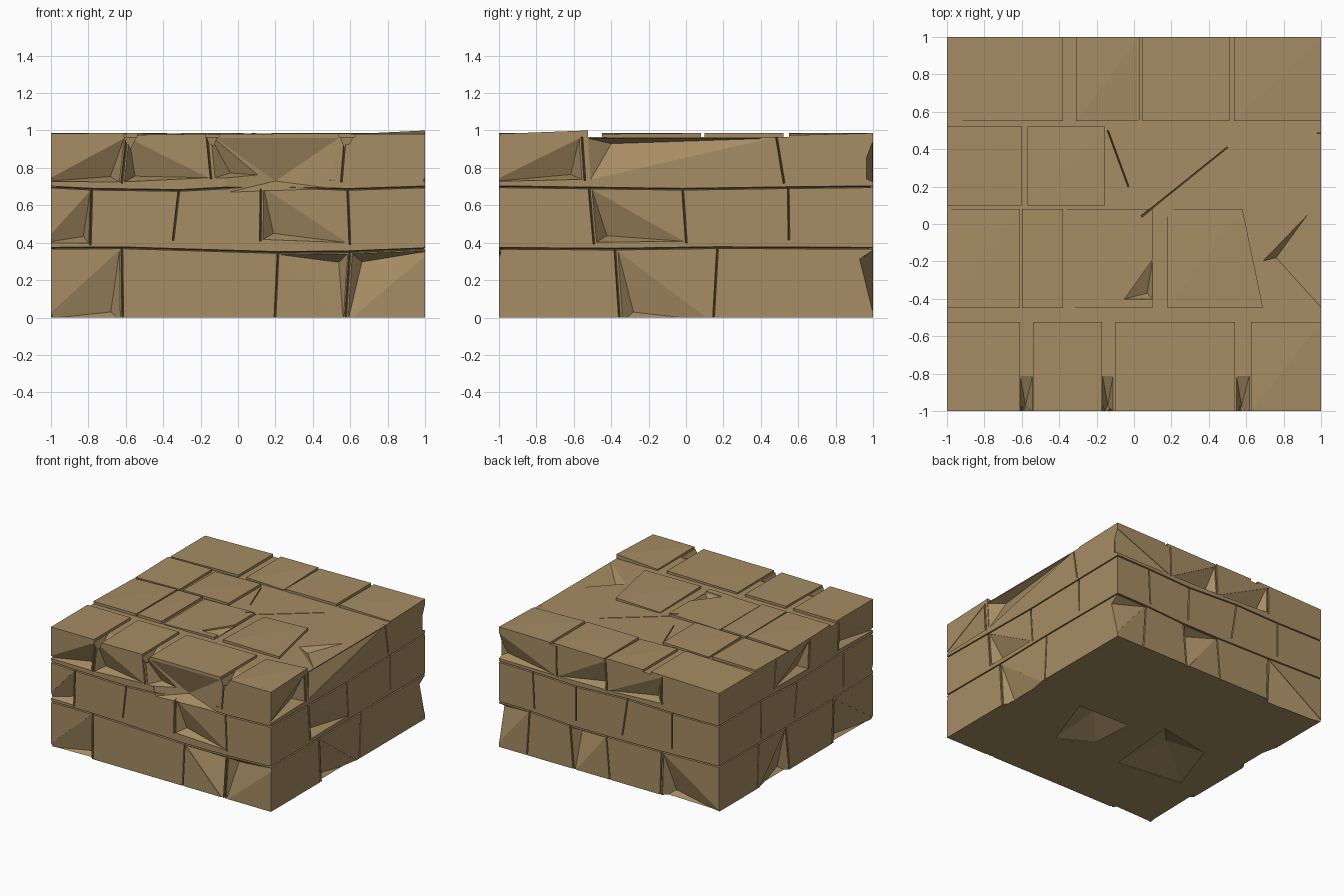
import bpy, bmesh, random
from mathutils import Vector

if "Cube" in bpy.data.objects:
    bpy.data.objects.remove(bpy.data.objects["Cube"])

random.seed(4)
stone = bpy.data.materials.new("sandstone")
stone.diffuse_color = (0.38, 0.265, 0.125, 1)
stone.use_nodes = True
stone.node_tree.nodes["Principled BSDF"].inputs["Base Color"].default_value = stone.diffuse_color

# maps (u, v, depth below surface) to 3D for each side of the block
SIDE = {
    "front": lambda u, v, d: (u, -1 + d, v),
    "back": lambda u, v, d: (u, 1 - d, v),
    "right": lambda u, v, d: (1 - d, u, v),
    "left": lambda u, v, d: (-1 + d, u, v),
    "top": lambda u, v, d: (u, v, 0.975 - d),
    "bottom": lambda u, v, d: (u, v, d),
}


def hull(bm, pts):
    t = bmesh.new()
    vs = [t.verts.new(p) for p in pts]
    r = bmesh.ops.convex_hull(t, input=vs)
    junk = [g for g in set(r["geom_interior"] + r["geom_unused"])
            if isinstance(g, bmesh.types.BMVert)]
    bmesh.ops.delete(t, geom=junk, context="VERTS")
    bmesh.ops.recalc_face_normals(t, faces=t.faces)
    me = bpy.data.meshes.new("tmp")
    t.to_mesh(me)
    t.free()
    bm.from_mesh(me)
    bpy.data.meshes.remove(me)


def finish(bm, name):
    me = bpy.data.meshes.new(name)
    bm.to_mesh(me)
    bm.free()
    ob = bpy.data.objects.new(name, me)
    me.materials.append(stone)
    bpy.context.collection.objects.link(ob)
    return ob


cut = bmesh.new()


def chip(side, rim, deep, depth):
    """Faceted chip: flat rim sloping to one deep point."""
    f = SIDE[side]
    hull(cut, [f(p[0], p[1], d) for p in rim for d in (-0.07, 0.004)]
         + [f(deep[0], deep[1], depth)])


def seam(side, p, q, w=0.005, depth=0.03):
    """V-shaped seam between two stones."""
    f = SIDE[side]
    p, q = Vector(p), Vector(q)
    n = Vector((p.y - q.y, q.x - p.x)).normalized() * w
    hull(cut, [f(*p, depth), f(*q, depth)]
         + [f(*(e + s * n), d) for e in (p, q) for s in (1, -1) for d in (-0.06, 0.003)])


# each course: stone joints, and the sunken corner of each stone
# (0-3 anticlockwise from bottom left, "." = intact)
COURSES = {
    "front": [((-.6, .22, .58), "1.23"), ((-.77, -.33, .1, .58), "1..0."), ((-.62, -.17, .55), "100.")],
    "right": [((-.36, .15), ".0."), ((-.5, 0, .56), ".0.."), ((-.53, .5), "13.")],
    "back": [((-.45, 0, .34, .75), "1.2.2"), ((-.6, -.14, .32, .7), "....."), ((-.46, .02, .5), ".001")],
    "left": [((-.5, .1, .5), "1.0."), ((-.6, 0, .48), "...."), ((-.57, -.2, .26), "1.0.")],
}
BANDS = ((-.03, .38), (.38, .71), (.71, .965))

for side, rows in COURSES.items():
    for (v0, v1), (joints, corners) in zip(BANDS, rows):
        j = lambda: random.uniform(-.03, .03)
        # slanted joints, shared by neighbouring stones
        lo = [(u + j(), v0 + (.02 + j() / 2 if v0 > 0 else 0)) for u in joints]
        hi = [(u + j(), v1 - (.02 + j() / 2 if v1 < .9 else 0)) for u in joints]
        lo = [(-1.05, v0 + .01)] + lo + [(1.05, v0 + .01)]
        hi = [(-1.05, v1 - .01)] + hi + [(1.05, v1 - .01)]
        for i, c in enumerate(corners):
            quad = [Vector(p) for p in (lo[i], lo[i + 1], hi[i + 1], hi[i])]
            if i:
                seam(side, quad[0], quad[3])
            if v1 < .9:
                seam(side, quad[3], quad[2])
            if c != ".":
                k = int(c)
                mid = sum(quad, Vector((0, 0))) / 4
                rim = [p.lerp(mid, .06) for p in (quad[k - 1], quad[k], quad[(k + 1) % 4])]
                chip(side, rim, rim[1].lerp(mid, .25), random.uniform(.06, .09))

# large broken stone high on the front
chip("front", [(-.12, .96), (.54, .96), (.5, .69), (-.05, .67)], (.2, .73), .08)

# top chips and cracks
for x0, x1 in ((-.61, -.54), (-.17, -.11), (.545, .62)):
    chip("top", [(x, y) for x in (x0, x1) for y in (-1.04, -.8)], (x0 + .03, -.97), .08)
chip("top", [(-.05, -.4), (.1, -.4), (.1, -.19)], (.07, -.37), .05)
chip("top", [(.68, -.2), (.95, .08), (1.05, -.5)], (.76, -.18), .05)
seam("top", (-.14, .5), (-.03, .2))
seam("top", (.04, .04), (.5, .41))

# underside pits
chip("bottom", [(.37, -.48), (.54, .01), (.07, .02), (.1, -.34)], (.3, -.1), .1)
chip("bottom", [(-.23, -.46), (-.17, .16), (-.63, .07), (-.79, -.39)], (-.4, -.1), .1)
cutter = finish(cut, "chip_cutter")
cutter.hide_render = True

# stone core
core = bmesh.new()
hull(core, [(x, y, z) for x in (-1, 1) for y in (-1, 1) for z in (0, .965)])
core = finish(core, "stone_core")

# top slabs in rows: y range, then x ranges
SLABS = [
    (-1, -.525, ((-1, -.61), (-.54, -.17), (-.1, .54), (.625, 1))),
    (-.45, .08, ((-1, -.61), (-.6, -.38), (-.36, .1), (.18, .63))),
    (.1, .52, ((-1, -.6), (-.57, -.155))),
    (.55, 1, ((-1, -.38), (-.31, .03), (.045, .51), (.535, 1))),
]
slabs = bmesh.new()
for y0, y1, spans in SLABS:
    for x0, x1 in spans:
        ring = [(x0, y0), (x1, y0), (x1, y1), (x0, y1)]
        if (x0, x1) == (.18, .63):      # skewed slab
            ring[1], ring[2] = (.69, y0), (.58, y1)
        top = 1.0 if (x1, y1) == (1, -.525) else .986
        hull(slabs, [(x, y, .96) for x, y in ring]
             + [(x, y, top if i == 2 else random.uniform(.971, .987))
                for i, (x, y) in enumerate(ring)])
slabs = finish(slabs, "top_slabs")

# carve chips and seams, then drop the helper
for ob in (core, slabs):
    m = ob.modifiers.new("chips", "BOOLEAN")
    m.object = cutter
    m.operation = "DIFFERENCE"
    m.solver = "EXACT"
    m.use_self = True
    dg = bpy.context.evaluated_depsgraph_get()
    me = bpy.data.meshes.new_from_object(ob.evaluated_get(dg))
    ob.modifiers.clear()
    ob.data = me
bpy.data.objects.remove(cutter)
